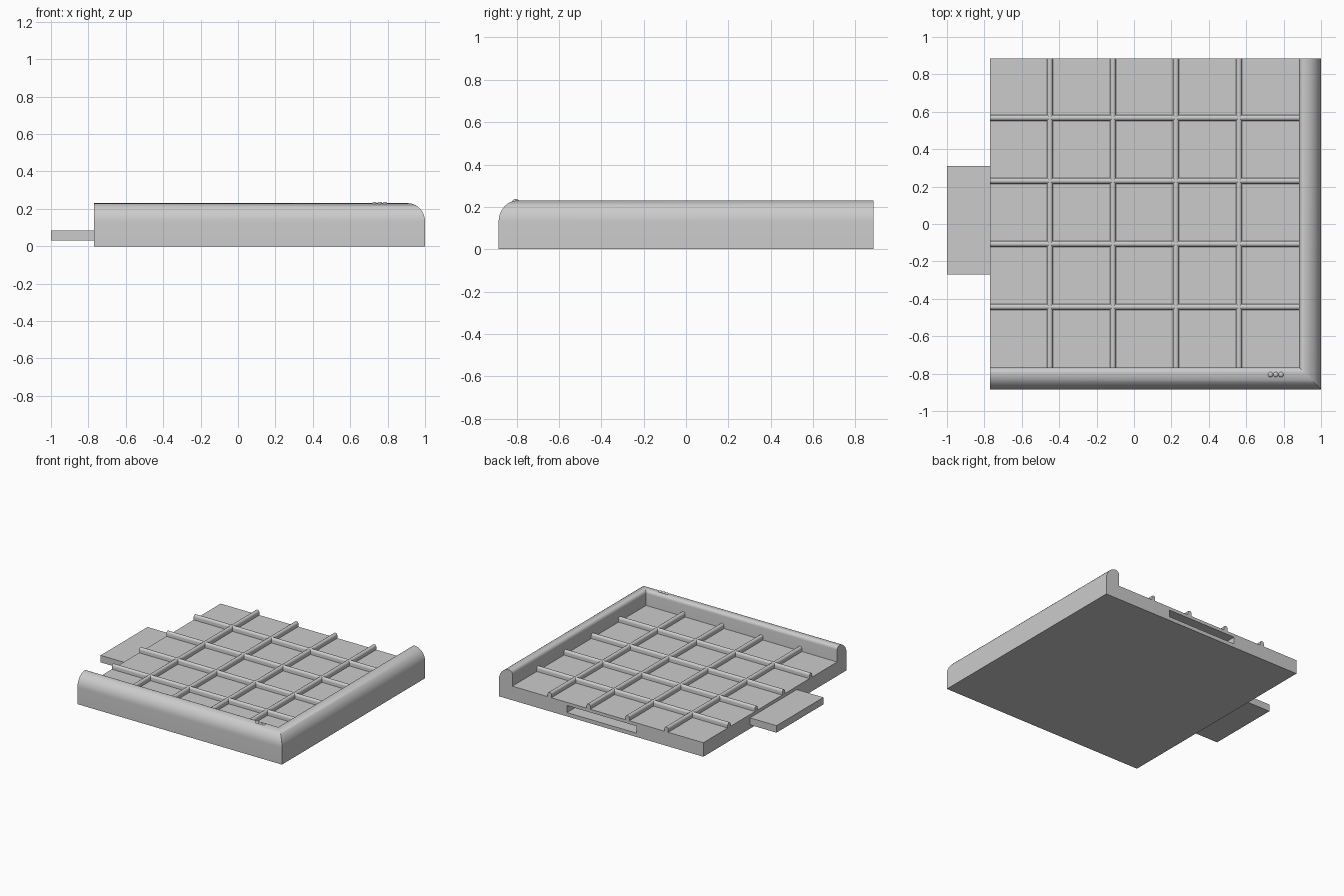
import bpy, bmesh, math
from mathutils import Vector

cube = bpy.data.objects.get("Cube")
if cube:
    bpy.data.objects.remove(cube, do_unlink=True)

grey = bpy.data.materials.new("plain grey")
grey.use_nodes = True
grey.diffuse_color = (0.6, 0.6, 0.6, 1)
grey.node_tree.nodes["Principled BSDF"].inputs["Base Color"].default_value = (0.6, 0.6, 0.6, 1)

LEFT, RIGHT, HALF = -0.77, 1.0, 0.885
RIM_W, RIM_H, DECK = 0.117, 0.23, 0.11


def finish(name, bm, smooth=False):
    bmesh.ops.recalc_face_normals(bm, faces=bm.faces)
    mesh = bpy.data.meshes.new(name)
    bm.to_mesh(mesh)
    bm.free()
    mesh.materials.append(grey)
    obj = bpy.data.objects.new(name, mesh)
    bpy.context.collection.objects.link(obj)
    if smooth:
        bpy.ops.object.select_all(action="DESELECT")
        obj.select_set(True)
        bpy.context.view_layer.objects.active = obj
        bpy.ops.object.shade_smooth_by_angle(angle=math.radians(35))
    return obj


def box(name, low, high):
    bm = bmesh.new()
    bmesh.ops.create_cube(bm, size=1)
    low, high = Vector(low), Vector(high)
    for v in bm.verts:
        v.co = (low + high) / 2 + v.co * (high - low)
    return finish(name, bm)


def loft(name, rings):
    """Join equal closed rings into a capped solid."""
    bm = bmesh.new()
    rows = [[bm.verts.new(p) for p in ring] for ring in rings]
    n = len(rows[0])
    for a, b in zip(rows, rows[1:]):
        for i in range(n):
            j = (i + 1) % n
            bm.faces.new((a[i], a[j], b[j], b[i]))
    bm.faces.new(rows[0])
    bm.faces.new(rows[-1])
    return finish(name, bm, True)


def arc(cx, cz, rx, rz, start, end, steps):
    angles = [math.radians(start + (end - start) * i / steps) for i in range(steps + 1)]
    return [(cx + rx * math.cos(a), cz + rz * math.sin(a)) for a in angles]


# Base slab with a socket in the back edge
slab = box("base_slab", (LEFT, -HALF + RIM_W, 0), (RIGHT - RIM_W, HALF, DECK))
cutter = box("socket_cutter", (-0.19, 0.58, 0.03), (0.41, 1, 0.085))
cutter.hide_render = True
cutter.hide_viewport = True
cut = slab.modifiers.new("socket", "BOOLEAN")
cut.operation = "DIFFERENCE"
cut.solver = "EXACT"
cut.object = cutter

# Rounded rim, mitred at the front corner
profile = [(0, 0)]
profile += arc(0.09, 0.13, 0.09, 0.10, 180, 90, 10)
profile += arc(RIM_W - 0.027, RIM_H - 0.027, 0.027, 0.027, 90, 0, 5)[1:]
profile += [(RIM_W, 0)]
loft("rounded_rim", [
    [(RIGHT - d, HALF, z) for d, z in profile],
    [(RIGHT - d, -HALF + d, z) for d, z in profile],
    [(LEFT, -HALF + d, z) for d, z in profile],
])

# Raised round-topped ribs dividing the deck into a grid
rib = [(0.016, DECK - 0.005)] + arc(0, DECK + 0.022, 0.016, 0.016, 0, 180, 8) + [(-0.016, DECK - 0.005)]
for i in range(4):
    x = -0.45 + 0.337 * i
    y = -0.443 + 0.337 * i
    loft(f"lengthwise_rib_{i + 1}", [[(x + u, e, z) for u, z in rib]
                                     for e in (-HALF + RIM_W - 0.005, HALF)])
    loft(f"crosswise_rib_{i + 1}", [[(e, y + u, z) for u, z in rib]
                                    for e in (LEFT, RIGHT - RIM_W + 0.005)])

# Connecting tongue on the side
box("side_tongue", (-1, -0.27, 0.03), (LEFT + 0.005, 0.31, 0.085))

# Three small studs on the rim
for i in range(3):
    bm = bmesh.new()
    bmesh.ops.create_uvsphere(bm, u_segments=16, v_segments=8, radius=0.014)
    for v in bm.verts:
        v.co = Vector((0.73 + 0.028 * i, -0.805, 0.228)) + Vector((v.co.x, v.co.y, v.co.z * 0.65))
    finish(f"rim_stud_{i + 1}", bm, True)
